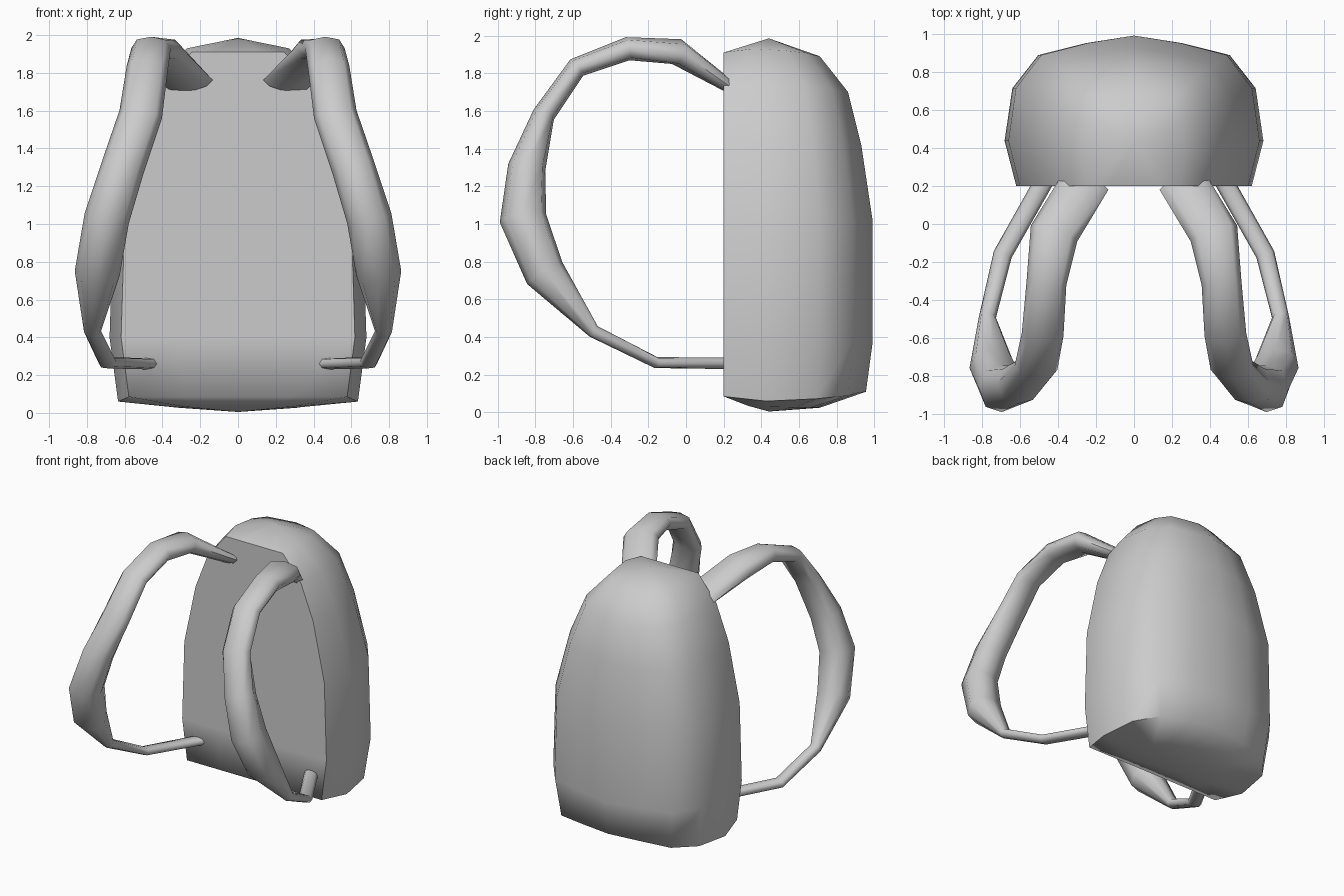
import bpy, bmesh, math
from mathutils import Vector

if "Cube" in bpy.data.objects:
    bpy.data.objects.remove(bpy.data.objects["Cube"])

grey = bpy.data.materials.new("grey cloth")
grey.diffuse_color = (0.6, 0.6, 0.6, 1)
grey.use_nodes = True
grey.node_tree.nodes["Principled BSDF"].inputs["Base Color"].default_value = grey.diffuse_color


def loft(name, rings, tip_a=None, tip_b=None):
    """Skin closed rings; ends are fanned to a tip point or closed flat."""
    bm = bmesh.new()
    rows = [[bm.verts.new(p) for p in r] for r in rings]
    n = len(rows[0])
    for a, b in zip(rows, rows[1:]):
        for i in range(n):
            j = (i + 1) % n
            bm.faces.new((a[i], a[j], b[j], b[i]))
    for row, tip in ((rows[0], tip_a), (rows[-1], tip_b)):
        if tip:
            v = bm.verts.new(tip)
            for i in range(n):
                bm.faces.new((row[i], row[(i + 1) % n], v))
        else:
            bm.faces.new(row)
    bmesh.ops.recalc_face_normals(bm, faces=bm.faces)
    me = bpy.data.meshes.new(name)
    bm.to_mesh(me)
    bm.free()
    me.materials.append(grey)
    ob = bpy.data.objects.new(name, me)
    bpy.context.collection.objects.link(ob)
    bpy.context.view_layer.objects.active = ob
    ob.select_set(True)
    bpy.ops.object.shade_smooth_by_angle(angle=math.radians(70))
    ob.select_set(False)
    return ob


# Bag body: half outline in plan (width fraction, depth fraction), flat at the front
HALF = [(0, 0), (.46, 0), (.91, 0), (1, .30), (.94, .65), (.74, .87), (.37, .95), (0, 1)]
PLAN = HALF + [(-u, v) for u, v in HALF[-2:0:-1]]


def body_ring(hw, y0, y1, zf, zs, zb):
    """Half width, front and back y, and heights at front, side and back."""
    ring = []
    for u, v in PLAN:
        z = zf + (zb - zf) * v
        z += (zs - (zf + (zb - zf) * .3)) * abs(u) ** 2 * min(1, v / .3)
        ring.append((u * hw, y0 + (y1 - y0) * v, z))
    return ring


body = [
    body_ring(.33, .33, .71, .035, .03, .025),
    body_ring(.635, .2, .955, .085, .06, .11),
    body_ring(.68, .2, .99, .40, .40, .37),
    body_ring(.66, .2, .99, 1.0, 1.0, 1.02),
    body_ring(.555, .2, .93, 1.45, 1.45, 1.42),
    body_ring(.44, .2, .86, 1.72, 1.74, 1.70),
    body_ring(.27, .2, .71, 1.91, 1.93, 1.89),
]
loft("bag_body", body, (0, .44, .005), (0, .44, 1.985))

# Shoulder straps: centre x, y, z, half width, half thickness
PATH = [
    (.25, .23, 1.73, .13, .035), (.42, -.05, 1.915, .13, .07),
    (.46, -.31, 1.93, .105, .062), (.48, -.58, 1.83, .11, .055),
    (.515, -.755, 1.58, .115, .06), (.61, -.845, 1.30, .115, .10),
    (.695, -.865, 1.03, .12, .125), (.745, -.75, .74, .12, .11),
    (.77, -.49, .43, .045, .035), (.69, -.16, .265, .05, .03),
    (.47, .23, .26, .05, .03),
]


def strap_rings(side):
    pts = [Vector((side * p[0], p[1], p[2])) for p in PATH]
    rings = []
    for i, c in enumerate(pts):
        t = (pts[min(i + 1, len(pts) - 1)] - pts[max(i - 1, 0)]).normalized()
        across = Vector((1, 0, 0))
        across = (across - t * across.dot(t)).normalized()
        out = t.cross(across)
        w, h = PATH[i][3:]
        rings.append([c + across * w * u + out * h * v for u, v in
                      ((1, 0), (.72, .75), (0, 1), (-.72, .75),
                       (-1, 0), (-.72, -.8), (0, -1), (.72, -.8))])
    return rings


for side, label in ((-1, "left"), (1, "right")):
    loft(label + "_shoulder_strap", strap_rings(side))
